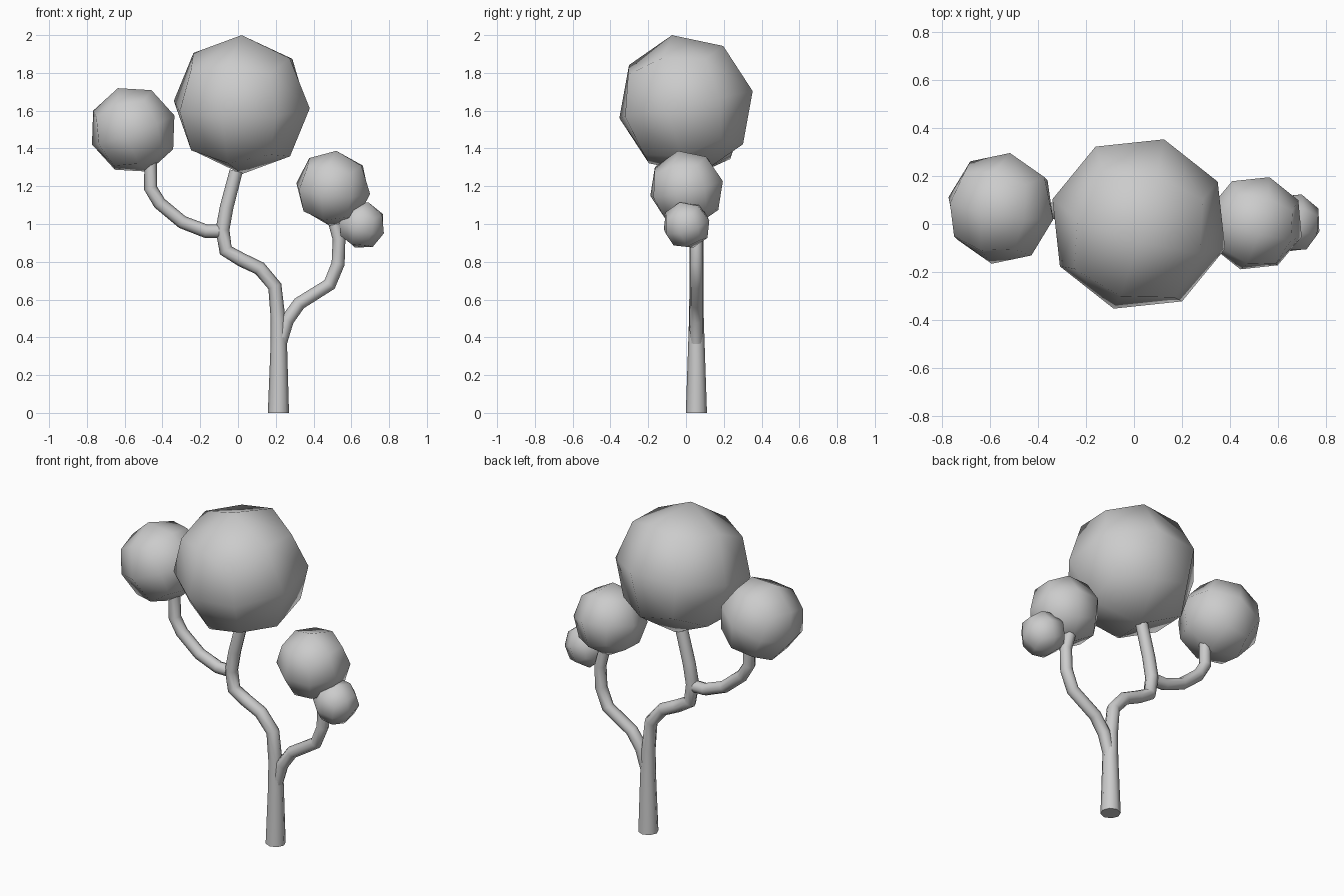
import bpy, bmesh
from math import radians
from mathutils import Euler

if "Cube" in bpy.data.objects:
    bpy.data.objects.remove(bpy.data.objects["Cube"])


def leaf_ball(name, centre, radius, rotation):
    """Low-poly ball: cube cut 2x2 per side and pushed out to a sphere."""
    bm = bmesh.new()
    bmesh.ops.create_cube(bm, size=2)
    bmesh.ops.subdivide_edges(bm, edges=bm.edges[:], cuts=1, use_grid_fill=True)
    turn = Euler([radians(a) for a in rotation]).to_matrix()
    for v in bm.verts:
        v.co = turn @ (v.co.normalized() * radius)
    for f in bm.faces:
        f.smooth = True
    mesh = bpy.data.meshes.new(name)
    bm.to_mesh(mesh)
    bm.free()
    obj = bpy.data.objects.new(name, mesh)
    obj.location = centre
    bpy.context.collection.objects.link(obj)


def limb(name, points, y=0.055):
    """Eight-sided tapered tube through (x, z, radius) points."""
    curve = bpy.data.curves.new(name, 'CURVE')
    curve.dimensions = '3D'
    curve.bevel_depth = 1
    curve.bevel_resolution = 2
    curve.use_fill_caps = True
    spline = curve.splines.new('POLY')
    spline.points.add(len(points) - 1)
    for p, (x, z, r) in zip(spline.points, points):
        p.co = (x, y, z, 1)
        p.radius = r
    spline.use_smooth = True
    obj = bpy.data.objects.new(name, curve)
    bpy.context.collection.objects.link(obj)
    bpy.ops.object.select_all(action='DESELECT')
    obj.select_set(True)
    bpy.context.view_layer.objects.active = obj
    bpy.ops.object.convert(target='MESH')
    bpy.ops.object.shade_smooth_by_angle(angle=radians(60))


# Trunk and its two side branches
limb("trunk", [(.214, 0, .056), (.216, .35, .044), (.212, .50, .039),
               (.195, .67, .037), (.115, .765, .037), (.02, .81, .037),
               (-.065, .86, .037), (-.082, .97, .037), (-.06, 1.09, .036),
               (-.01, 1.28, .035)])
limb("right_branch", [(.222, .36, .034), (.26, .49, .036), (.325, .58, .035),
                      (.485, .68, .035), (.53, .79, .035), (.535, .92, .034),
                      (.505, 1.03, .033)])
limb("left_branch", [(-.10, .962, .036), (-.17, .962, .036), (-.295, 1.01, .035),
                     (-.415, 1.11, .035), (-.463, 1.19, .035), (-.463, 1.33, .033)])

# Foliage balls
leaf_ball("crown_foliage", (.02, 0, 1.632), .375, (11, 3, -16))
leaf_ball("left_foliage", (-.555, .065, 1.498), .236, (8, -19, -12))
leaf_ball("right_foliage", (.504, .003, 1.188), .205, (11, 8, -16))
leaf_ball("small_foliage", (.655, .003, .995), .130, (11, 20, -16))
